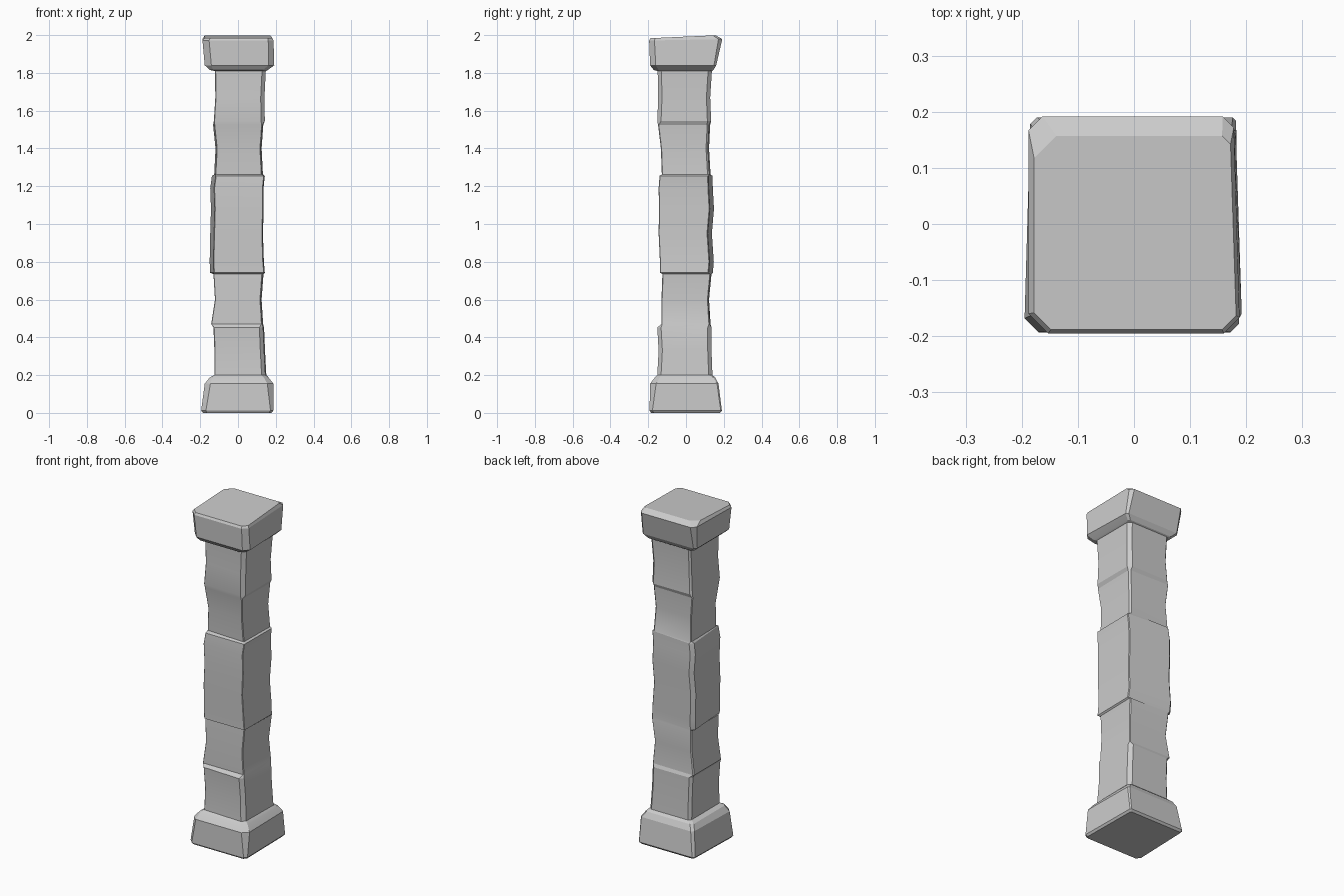
import bpy
import bmesh

# Corner order everywhere: front-left, front-right, back-right, back-left
SX = (-1, 1, 1, -1)
SY = (-1, -1, 1, 1)


def ring_points(z, left, right, front, back, chamfer, inset, slope=0.0):
    """Chamfered, slightly skewed rectangle as eight points."""
    base = [(left, front), (right, front), (right, back), (left, back)]
    pts = []
    for i, (x, y) in enumerate(base):
        x -= SX[i] * inset[i][0]
        y -= SY[i] * inset[i][1]
        c = chamfer[i]
        on_x = (x, y - SY[i] * c)
        on_y = (x - SX[i] * c, y)
        pts += [on_x, on_y] if i % 2 == 0 else [on_y, on_x]
    return [(x, y, z + slope * y) for x, y in pts]


def loft(name, rings, cap_start=False, cap_end=False):
    bm = bmesh.new()
    loops = [[bm.verts.new(p) for p in r] for r in rings]
    for a, b in zip(loops, loops[1:]):
        for i in range(8):
            j = (i + 1) % 8
            bm.faces.new((a[i], a[j], b[j], b[i]))
    if cap_start:
        bm.faces.new(loops[0][::-1])
    if cap_end:
        bm.faces.new(loops[-1])
    mesh = bpy.data.meshes.new(name)
    bm.to_mesh(mesh)
    bm.free()
    obj = bpy.data.objects.new(name, mesh)
    bpy.context.collection.objects.link(obj)
    bpy.ops.object.select_all(action='DESELECT')
    bpy.context.view_layer.objects.active = obj
    obj.select_set(True)
    bpy.ops.object.shade_smooth_by_angle(angle=0.3)
    return obj


# Shaft: five worn stone blocks: (chamfers, corner insets, rings of z/left/right/front/back)
BLOCKS = [
    ((.004, .02, .02, .015), ((0, .01), (.005, 0), (0, 0), (0, 0)),
     [(.20, -.125, .15, -.152, .14), (.33, -.125, .143, -.145, .135),
      (.452, -.13, .138, -.152, .135)]),
    ((.003, .004, .004, .006), ((0, 0), (.005, 0), (0, .005), (0, 0)),
     [(.47, -.142, .133, -.13, .13), (.60, -.122, .125, -.13, .122),
      (.735, -.13, .135, -.125, .135)]),
    ((.003, .003, .004, .02), ((.02, 0), (.003, 0), (0, .022), (0, 0)),
     [(.742, -.148, .142, -.138, .142), (.80, -.15, .137, -.138, .147),
      (.95, -.147, .132, -.145, .137), (1.08, -.143, .136, -.143, .148),
      (1.19, -.147, .135, -.145, .142), (1.255, -.138, .142, -.14, .14)]),
    ((.003, .004, .01, .004), ((.006, .012), (.005, 0), (0, .006), (0, 0)),
     [(1.262, -.126, .132, -.128, .13), (1.40, -.119, .125, -.133, .122),
      (1.525, -.132, .134, -.148, .128)]),
    ((.004, .02, .02, .01), ((0, .012), (0, 0), (0, 0), (0, 0)),
     [(1.545, -.128, .142, -.152, .133), (1.67, -.12, .14, -.147, .128),
      (1.81, -.122, .147, -.15, .137)]),
]
shaft_rings = [ring_points(*r, ch, ins) for ch, ins, rs in BLOCKS for r in rs]
loft("shaft", shaft_rings)

# Base: tapered plinth with a rounded-over shoulder
NONE = ((0, 0),) * 4
BASE_INSET = ((0, 0), (0, 0), (.005, 0), (.01, 0))
base_rings = [
    ring_points(0, -.185, .178, -.185, .18, (.02, .015, .006, .012), BASE_INSET),
    ring_points(.012, -.195, .187, -.193, .19, (.025, .015, .006, .012), BASE_INSET),
    ring_points(.155, -.176, .187, -.19, .172, (.03, .032, .008, .015), BASE_INSET),
    ring_points(.187, -.15, .162, -.165, .155, (.015, .025, .01, .015), NONE),
    shaft_rings[0],
]
loft("base", base_rings, cap_start=True)

# Capital: flared block with a bevelled underside and a worn, sloping top
CAP_INSET = ((0, 0), (0, 0), (.01, 0), (0, 0))
cap_rings = [
    shaft_rings[-1],
    ring_points(1.815, -.148, .157, -.17, .145, (.015, .025, .01, .015), NONE),
    ring_points(1.84, -.176, .192, -.19, .16, (.035, .03, .012, .015), CAP_INSET),
    ring_points(1.975, -.188, .188, -.195, .192, (.035, .028, .02, .025), CAP_INSET, .02),
    ring_points(1.992, -.178, .182, -.188, .157, (.03, .025, .015, .04), CAP_INSET, .045),
]
loft("capital", cap_rings, cap_start=False, cap_end=True)
